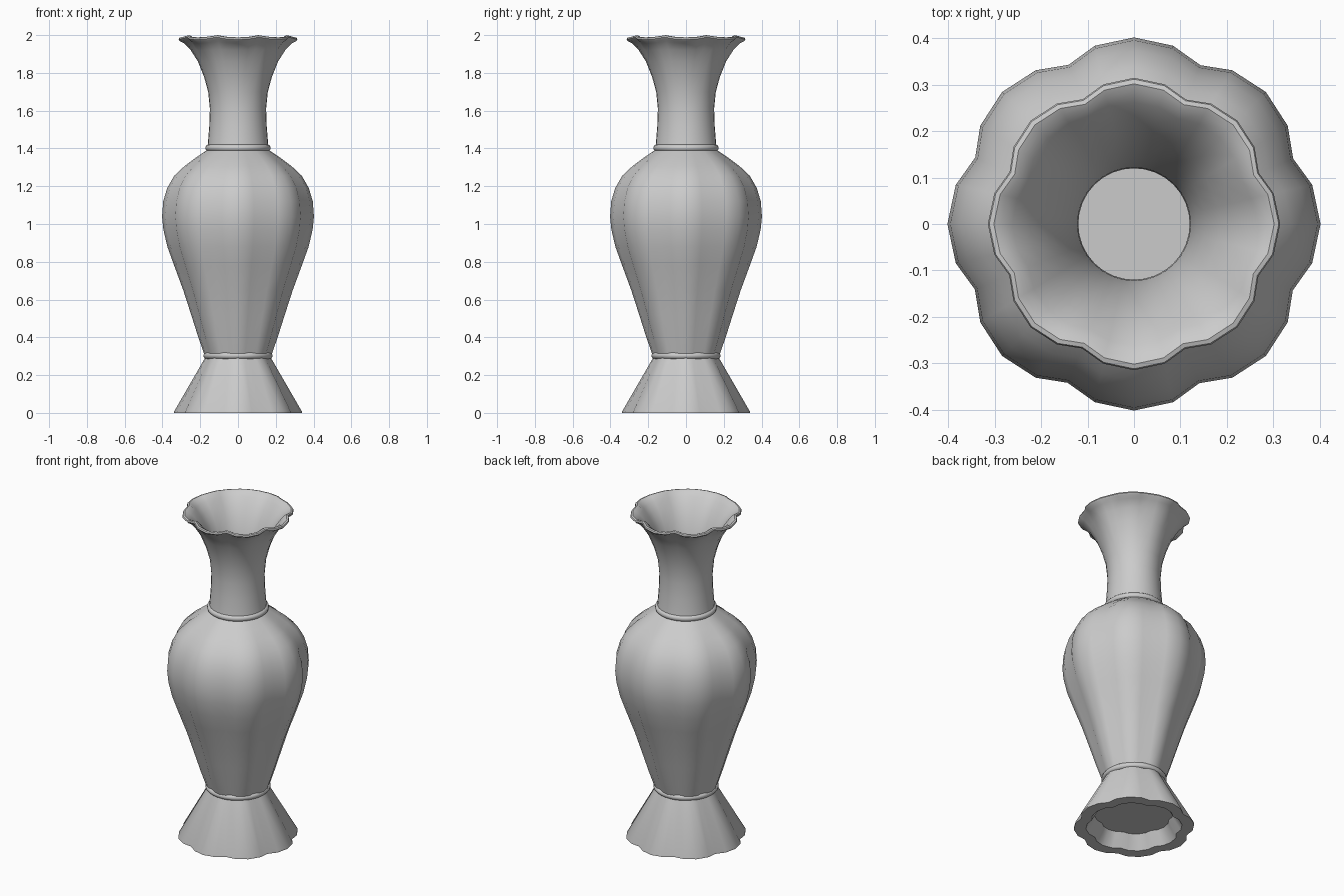
import bpy, bmesh
from math import sin, cos, radians

# one of eight lobes: (angle in degrees, radial drop, lift towards the valley)
LOBE = [(0, 0, 0), (12.4, 0.022, 0.3), (22.3, 0.0775, 1), (32.6, 0.022, 0.3)]


def lathe(name, profile):
    """Revolve (radius, z, scallop, lift) points; zero-radius ends become poles."""
    bm = bmesh.new()
    rings = []
    for r, z, amp, lift in profile:
        if r == 0:
            rings.append([bm.verts.new((0, 0, z))])
            continue
        ring = []
        for k in range(8):
            for i, (deg, drop, up) in enumerate(LOBE):
                even = i * 11.25
                a = radians(k * 45 + even + (deg - even) * min(amp, 1))
                rr = r * (1 - drop * amp)
                ring.append(bm.verts.new((rr * cos(a), rr * sin(a), z + up * lift)))
        rings.append(ring)
    for a, b in zip(rings, rings[1:]):
        for i in range(32):
            j = (i + 1) % 32
            if len(a) == 1:
                bm.faces.new((a[0], b[j], b[i]))
            elif len(b) == 1:
                bm.faces.new((a[i], a[j], b[0]))
            else:
                bm.faces.new((a[i], a[j], b[j], b[i]))
    bmesh.ops.recalc_face_normals(bm, faces=bm.faces)
    me = bpy.data.meshes.new(name)
    bm.to_mesh(me)
    bm.free()
    ob = bpy.data.objects.new(name, me)
    bpy.context.collection.objects.link(ob)
    smooth(ob)
    return ob


def smooth(ob):
    bpy.ops.object.select_all(action='DESELECT')
    ob.select_set(True)
    bpy.context.view_layer.objects.active = ob
    bpy.ops.object.shade_smooth_by_angle(angle=radians(35))


def ring(name, major, minor, z):
    bpy.ops.mesh.primitive_torus_add(major_radius=major, minor_radius=minor,
                                     major_segments=64, minor_segments=12,
                                     location=(0, 0, z))
    ob = bpy.context.object
    ob.name = name
    smooth(ob)


# lobed body, round neck, scalloped rolled lip, hollow inside
outer = [(0.175, 0.30, 0.6, 0), (0.21, 0.40, 1, 0), (0.248, 0.52, 1, 0),
         (0.29, 0.65, 1, 0), (0.338, 0.78, 1, 0), (0.374, 0.88, 1, 0),
         (0.395, 0.97, 1, 0), (0.402, 1.04, 1, 0), (0.396, 1.12, 1, 0),
         (0.375, 1.19, 1, 0), (0.338, 1.255, 1, 0), (0.285, 1.305, 0.9, 0),
         (0.225, 1.35, 0.6, 0), (0.165, 1.39, 0.1, 0),
         (0.16, 1.42, 0, 0), (0.152, 1.52, 0, 0), (0.149, 1.61, 0, 0),
         (0.158, 1.70, 0.1, 0), (0.18, 1.78, 0.2, 0), (0.212, 1.86, 0.4, 0),
         (0.25, 1.92, 0.6, 0.003), (0.285, 1.957, 0.8, 0.008),
         (0.307, 1.968, 1, 0.012)]
lip = [(0.315, 1.977, 1, 0.012), (0.312, 1.985, 1, 0.012),
       (0.302, 1.988, 1, 0.012), (0.287, 1.981, 1, 0.012)]
inner = [(0.262, 1.962, 0.8, 0.008), (0.225, 1.92, 0.6, 0.003),
         (0.187, 1.86, 0.4, 0), (0.155, 1.78, 0.2, 0), (0.135, 1.70, 0, 0),
         (0.122, 1.61, 0, 0), (0.12, 1.52, 0, 0), (0.125, 1.40, 0, 0),
         (0.20, 1.33, 0.5, 0), (0.31, 1.24, 1, 0), (0.365, 1.12, 1, 0),
         (0.372, 1.03, 1, 0), (0.343, 0.88, 1, 0), (0.26, 0.65, 1, 0),
         (0.18, 0.40, 1, 0), (0.16, 0.34, 1, 0), (0, 0.34, 0, 0)]
lathe("vase_body", [(0, 0.30, 0, 0)] + outer + lip + inner)

# flared scalloped foot with a recessed underside
lathe("foot", [(0, 0.305, 0, 0), (0.172, 0.305, 0.6, 0), (0.178, 0.285, 0.7, 0),
               (0.338, 0.008, 1.1, 0), (0.338, 0, 1.1, 0), (0.27, 0, 1.1, 0),
               (0.22, 0.08, 1, 0), (0, 0.08, 0, 0)])

# raised rings at the waist and the neck
ring("waist_ring", 0.165, 0.018, 0.303)
ring("neck_ring", 0.155, 0.018, 1.403)
